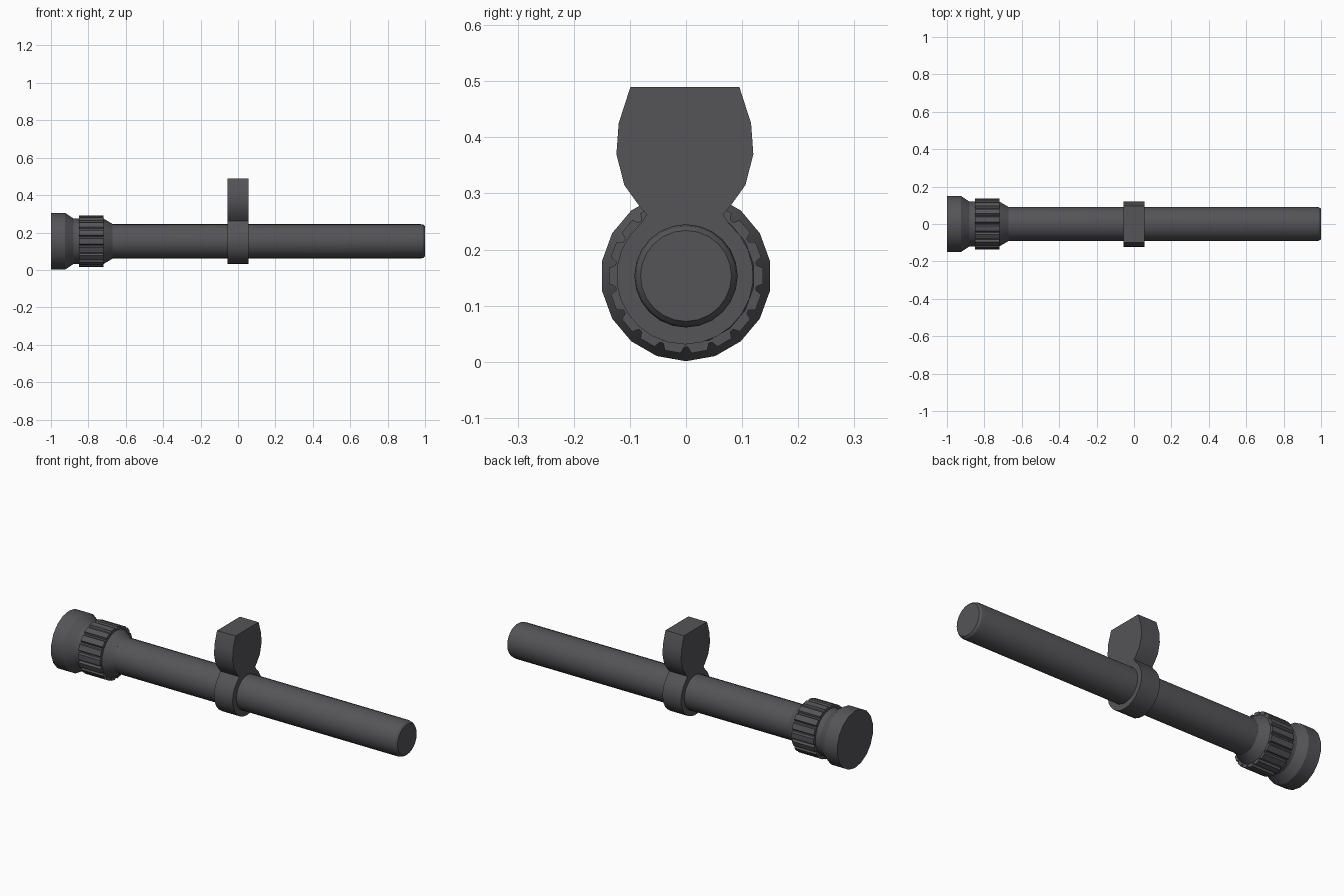
import bpy, bmesh, math

cube = bpy.data.objects.get("Cube")
if cube:
    bpy.data.objects.remove(cube, do_unlink=True)

AXIS_Z = 0.153
SIDES = 18

metal = bpy.data.materials.new("dark grey metal")
metal.use_nodes = True
GREY = (0.09, 0.09, 0.098, 1)
metal.diffuse_color = GREY
metal.node_tree.nodes["Principled BSDF"].inputs["Base Color"].default_value = GREY


def finish(name, bm):
    bmesh.ops.recalc_face_normals(bm, faces=bm.faces)
    mesh = bpy.data.meshes.new(name)
    bm.to_mesh(mesh)
    bm.free()
    mesh.materials.append(metal)
    obj = bpy.data.objects.new(name, mesh)
    bpy.context.collection.objects.link(obj)
    bpy.ops.object.select_all(action="DESELECT")
    obj.select_set(True)
    bpy.context.view_layer.objects.active = obj
    bpy.ops.object.shade_smooth_by_angle(angle=math.radians(25))
    return obj


def lathe(name, profile, sides=SIDES):
    """Closed solid of revolution about the x axis from (x, radius) points."""
    bm = bmesh.new()
    rings = []
    for x, r in profile:
        ring = []
        for i in range(sides):
            a = math.tau * i / sides
            ring.append(bm.verts.new((x, r * math.sin(a), AXIS_Z - r * math.cos(a))))
        rings.append(ring)
    for a, b in zip(rings, rings[1:]):
        for i in range(sides):
            j = (i + 1) % sides
            bm.faces.new((a[i], a[j], b[j], b[i]))
    bm.faces.new(rings[0])
    bm.faces.new(rings[-1])
    return finish(name, bm)


def extrude_x(name, outline, x0, x1):
    """Solid made by sweeping a (y, z) outline along x."""
    bm = bmesh.new()
    face = bm.faces.new([bm.verts.new((x0, y, z)) for y, z in outline])
    swept = bmesh.ops.extrude_face_region(bm, geom=[face])["geom"]
    moved = [v for v in swept if isinstance(v, bmesh.types.BMVert)]
    bmesh.ops.translate(bm, verts=moved, vec=(x1 - x0, 0, 0))
    return finish(name, bm)


def polar(r, degrees):
    a = math.radians(degrees)
    return (r * math.cos(a), AXIS_Z + r * math.sin(a))


# Long tube with a rounded tail
lathe("tube", [(-0.75, 0.092), (0.975, 0.092), (0.99, 0.089), (1.0, 0.081)], 24)

# Flared head, neck and the cone that runs down to the tube
lathe("head", [(-1.0, 0.152), (-0.925, 0.152), (-0.88, 0.122),
               (-0.72, 0.122), (-0.67, 0.092)])

# Knurled grip ring with grooves all the way round
teeth = []
for i in range(SIDES):
    centre = i * 360 / SIDES - 90
    for offset, r in ((-4, 0.138), (-1.5, 0.127), (1.5, 0.127), (4, 0.138)):
        teeth.append(polar(r, centre + offset))
extrude_x("grip_ring", teeth, -0.85, -0.72)

# Clamp: round collar joined to a flat-topped mounting block
block_side = [(0.068, 0.262), (0.083, 0.28), (0.108, 0.315),
              (0.122, 0.37), (0.118, 0.425), (0.097, 0.49)]
collar = [polar(0.122, 130 + i * 280 / 20) for i in range(21)]
outline = collar + block_side + [(-y, z) for y, z in reversed(block_side)]
extrude_x("clamp", [(y - 0.002, z) for y, z in outline], -0.055, 0.055)
